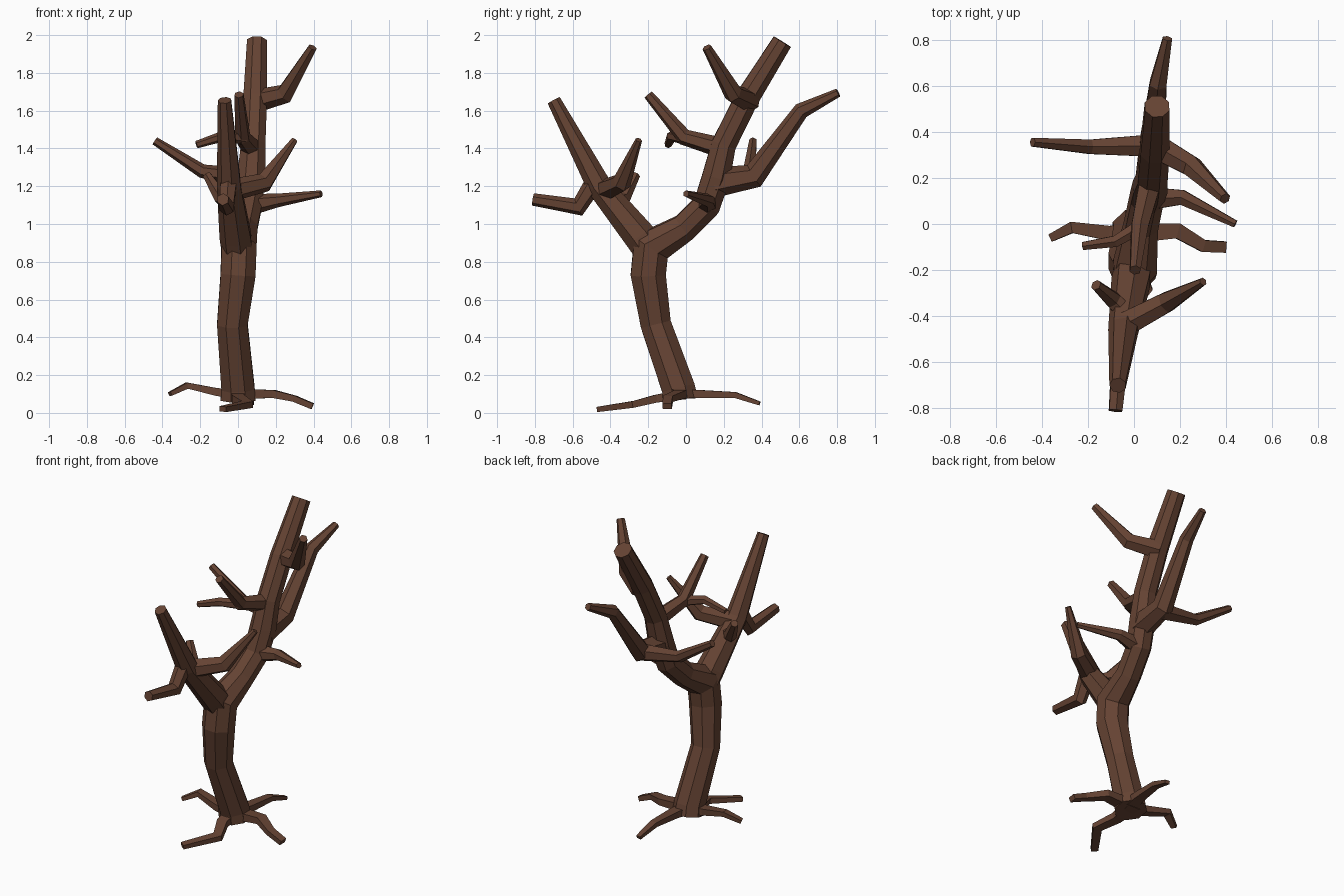
import bpy, bmesh
from math import cos, sin, pi
from mathutils import Vector

bark = bpy.data.materials.new("bark")
bark.diffuse_color = (0.13, 0.056, 0.033, 1)


def limb(name, points, sides=6, flat=1.0):
    """Faceted tapering tube through (x, y, z, radius) points with mitred bends."""
    pos = [Vector(p[:3]) for p in points]
    dirs = [(b - a).normalized() for a, b in zip(pos, pos[1:])]
    d = dirs[0]
    side = d.cross(Vector((0, 0, 1)))
    side = side.normalized() if side.length > 0.6 else (Vector((1, 0, 0)) - d * d.x).normalized()
    bm = bmesh.new()
    rings = []
    for i, p in enumerate(pos):
        d0, d1 = dirs[max(i - 1, 0)], dirs[min(i, len(dirs) - 1)]
        t = (d0 + d1).normalized()
        side = d.rotation_difference(t) @ side
        side = (side - t * side.dot(t)).normalized()
        d = t
        up = side.cross(t)
        bend = (d1 - d0)
        bend = bend.normalized() if bend.length > 1e-4 else Vector()
        stretch = min(1 / max(t.dot(d0), 0.1), 1.4) - 1
        ring = []
        for k in range(sides):
            a = 2 * pi * (k + 0.5) / sides
            off = (side * cos(a) + up * sin(a) * flat) * points[i][3]
            off += bend * off.dot(bend) * stretch
            ring.append(bm.verts.new(p + off))
        rings.append(ring)
    for r0, r1 in zip(rings, rings[1:]):
        for k in range(sides):
            j = (k + 1) % sides
            bm.faces.new((r0[k], r0[j], r1[j], r1[k]))
    bm.faces.new(rings[0])
    bm.faces.new(rings[-1])
    bmesh.ops.recalc_face_normals(bm, faces=bm.faces)
    me = bpy.data.meshes.new(name)
    bm.to_mesh(me)
    bm.free()
    me.materials.append(bark)
    ob = bpy.data.objects.new(name, me)
    bpy.context.collection.objects.link(ob)


# Trunk sweeping into the tall back limb
limb("trunk_and_back_limb", [
    (0, -0.03, 0.07, 0.1), (0, -0.04, 0.13, 0.095), (-0.03, -0.16, 0.47, 0.087),
    (0, -0.2, 0.73, 0.1), (0.005, -0.185, 0.88, 0.1), (0.03, -0.01, 0.98, 0.078),
    (0.055, 0.11, 1.1, 0.077), (0.07, 0.16, 1.25, 0.08), (0.08, 0.2, 1.42, 0.07),
    (0.09, 0.32, 1.66, 0.068), (0.1, 0.51, 1.965, 0.057)], 8)

# Front limb and its branches
limb("front_limb", [(0, -0.18, 0.84, 0.085), (-0.01, -0.24, 0.93, 0.088),
                    (-0.045, -0.46, 1.2, 0.067), (-0.07, -0.7, 1.655, 0.037)], 7)
limb("front_drooping_branch", [(-0.05, -0.48, 1.23, 0.05), (-0.06, -0.57, 1.09, 0.042),
                               (-0.08, -0.81, 1.13, 0.033)])
limb("front_right_branch", [(-0.03, -0.43, 1.18, 0.06), (0.14, -0.34, 1.22, 0.05),
                            (0.3, -0.25, 1.445, 0.018)])
limb("front_left_twig", [(-0.02, -0.4, 1.12, 0.045), (-0.09, -0.33, 1.14, 0.04),
                         (-0.165, -0.265, 1.26, 0.024)])

# Branches of the back limb
limb("rear_branch", [(0.07, 0.15, 1.22, 0.08), (0.08, 0.36, 1.255, 0.062),
                     (0.105, 0.61, 1.6, 0.042), (0.145, 0.805, 1.695, 0.023)])
limb("rear_left_branch", [(0.07, 0.34, 1.24, 0.055), (-0.19, 0.335, 1.28, 0.036),
                          (-0.44, 0.355, 1.44, 0.022)])
limb("upper_right_branch", [(0.09, 0.34, 1.65, 0.062), (0.25, 0.25, 1.69, 0.05),
                            (0.395, 0.11, 1.935, 0.025)])
limb("inner_branch", [(0.075, 0.2, 1.4, 0.055), (0.025, -0.01, 1.46, 0.042),
                      (0.005, -0.2, 1.685, 0.026)])
limb("inner_left_twig", [(0.03, -0.01, 1.455, 0.035), (-0.08, -0.075, 1.465, 0.028),
                         (-0.22, -0.095, 1.42, 0.02)])
limb("lower_right_branch", [(0.05, 0.11, 1.1, 0.06), (0.21, 0.115, 1.125, 0.036),
                            (0.44, 0.0, 1.16, 0.018)])

# Roots, flattened square sections
roots = {
    "left_root": [(0.02, -0.04, 0.1, 0.06), (-0.11, -0.04, 0.11, 0.045),
                  (-0.27, -0.015, 0.145, 0.033), (-0.36, -0.06, 0.1, 0.024)],
    "right_root": [(0, -0.04, 0.1, 0.06), (0.19, -0.03, 0.1, 0.045),
                   (0.3, -0.095, 0.075, 0.036), (0.395, -0.1, 0.035, 0.034)],
    "back_root": [(0, -0.06, 0.1, 0.06), (0.03, 0.08, 0.1, 0.045),
                  (0.05, 0.26, 0.095, 0.033), (0.07, 0.39, 0.05, 0.022)],
    "front_root": [(0, 0, 0.1, 0.06), (0, -0.16, 0.075, 0.045),
                   (0.05, -0.28, 0.045, 0.038), (-0.08, -0.46, 0.02, 0.03)],
}
for name, path in roots.items():
    limb(name, path, 4, 0.65)
